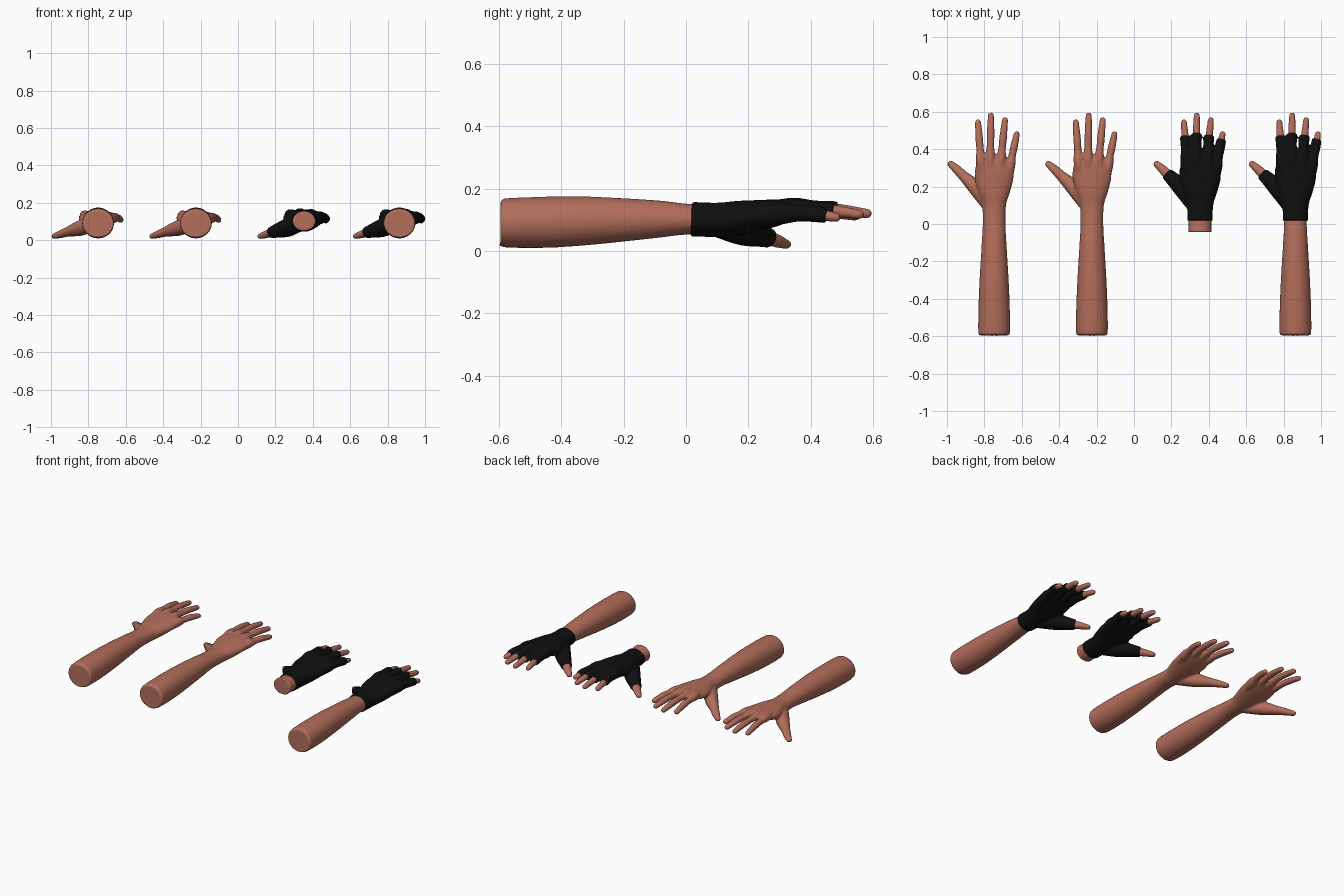
import bpy
import bmesh
import math
from mathutils import Vector

cube = bpy.data.objects.get("Cube")
if cube:
    bpy.data.objects.remove(cube, do_unlink=True)


def make_material(name, color):
    mat = bpy.data.materials.new(name)
    mat.use_nodes = True
    mat.diffuse_color = color
    node = mat.node_tree.nodes["Principled BSDF"]
    node.inputs["Base Color"].default_value = color
    node.inputs["Roughness"].default_value = 0.8
    return mat


SKIN = make_material("skin", (0.45, 0.155, 0.105, 1))
FABRIC = make_material("black_fabric", (0.005, 0.005, 0.005, 1))

# Cross-sections: x, y, z, half width, half height
BODY = [
    (0, -.595, .09, .079, .071), (0, -.575, .09, .085, .079),
    (0, -.45, .092, .084, .082), (0, -.3, .097, .078, .077),
    (0, -.1, .102, .066, .061), (0, 0, .102, .061, .05),
    (0, .1, .1, .064, .048), (0, .17, .106, .085, .048),
    (0, .24, .115, .103, .042), (0, .295, .124, .102, .035),
    (0, .33, .13, .09, .027),
]
THUMB = [
    (-.03, .1, .087, .036, .036), (-.09, .185, .066, .042, .042),
    (-.165, .258, .044, .028, .026), (-.2, .292, .032, .024, .021),
    (-.234, .322, .021, .018, .015),
]
# Knuckle x, knuckle y, knuckle z, tip x, tip y, tip z, glove edge y
FINGERS = [
    (-.07, .33, .132, -.086, .56, .112, .475),
    (-.021, .34, .137, -.017, .597, .12, .485),
    (.036, .335, .133, .058, .572, .117, .478),
    (.085, .31, .12, .121, .497, .108, .452),
]


def finger_path(kx, ky, kz, tx, ty, tz, edge):
    """Sections from the back of the hand through the knuckle to the tip."""
    knuckle, tip = Vector((kx, ky, kz)), Vector((tx, ty - .016, tz))
    path = [(kx * .8, ky - .1, kz - .012, .022, .022), (*knuckle, .028, .027)]
    for t, r, lift in ((.3, .0205, .004), (.6, .0205, .006), (1, .0165, 0)):
        p = knuckle.lerp(tip, t)
        path.append((p.x, p.y, p.z + lift, r, r * .95))
    return path


def resample(path, steps=12):
    """Catmull-Rom curve through the sections."""
    pts = [Vector(p) for p in path]
    pts = [pts[0] * 2 - pts[1]] + pts + [pts[-1] * 2 - pts[-2]]
    out = []
    for a, b, c, d in zip(pts, pts[1:], pts[2:], pts[3:]):
        for i in range(steps):
            t = i / steps
            out.append((b * 2 + (c - a) * t + (a * 2 - b * 5 + c * 4 - d) * t ** 2
                        + (b * 3 - a - c * 3 + d) * t ** 3) * .5)
    return out + [pts[-2]]


def loft(bm, path, low=-1, high=1, grow=0, sides=24):
    """Closed tube along a path, trimmed by y; an untrimmed tip is rounded."""
    full = resample(path)
    secs = [s for s in full if low <= s.y <= high]
    if secs[-1] is full[-1]:
        last = secs[-1]
        ahead = (last.xyz - secs[-2].xyz).normalized()
        for dist, size in ((.5, .87), (.8, .6), (.97, .25)):
            pos = last.xyz + ahead * dist * (last[4] + grow)
            secs.append(Vector((*pos, (last[3] + grow) * size - grow,
                                (last[4] + grow) * size - grow)))
    rings = []
    for i, s in enumerate(secs):
        ahead = secs[min(i + 1, len(secs) - 1)].xyz - secs[max(i - 1, 0)].xyz
        side = ahead.cross(Vector((0, 0, 1))).normalized()
        up = side.cross(ahead).normalized()
        ring = []
        for k in range(sides):
            a = math.tau * k / sides
            ring.append(bm.verts.new(s.xyz + side * math.cos(a) * (s[3] + grow)
                                     + up * math.sin(a) * (s[4] + grow)))
        rings.append(ring)
    for r1, r2 in zip(rings, rings[1:]):
        for k in range(sides):
            n = (k + 1) % sides
            bm.faces.new((r1[k], r1[n], r2[n], r2[k]))
    bm.faces.new(rings[0][::-1])
    bm.faces.new(rings[-1])


def build(name, x, mat, start, glove=False):
    """One fused hand or glove shape, starting at the given y."""
    bm = bmesh.new()
    grow = .007 if glove else 0
    loft(bm, BODY, low=start, grow=grow)
    loft(bm, THUMB, high=.272 if glove else 1, grow=grow)
    for f in FINGERS:
        loft(bm, finger_path(*f), high=f[-1] if glove else 1, grow=grow)
    bmesh.ops.recalc_face_normals(bm, faces=bm.faces)
    mesh = bpy.data.meshes.new(name)
    bm.to_mesh(mesh)
    bm.free()
    mesh.materials.append(mat)
    obj = bpy.data.objects.new(name, mesh)
    bpy.context.collection.objects.link(obj)
    obj.location.x = x
    # Fuse the tubes into one skin and soften the joins
    fuse = obj.modifiers.new("fuse", 'REMESH')
    fuse.mode = 'VOXEL'
    fuse.voxel_size = .006
    fuse.use_smooth_shade = True
    soften = obj.modifiers.new("soften", 'SMOOTH')
    soften.factor = .5
    soften.iterations = 4


# Two bare arms, a gloved hand with a wrist stub, and a gloved arm
build("bare_arm_outer", -.748, SKIN, -1)
build("bare_arm_inner", -.225, SKIN, -1)
build("hand_with_wrist", .353, SKIN, -.045)
build("arm_in_glove", .863, SKIN, -1)
build("hand_glove", .353, FABRIC, .016, glove=True)
build("arm_glove", .863, FABRIC, .016, glove=True)
